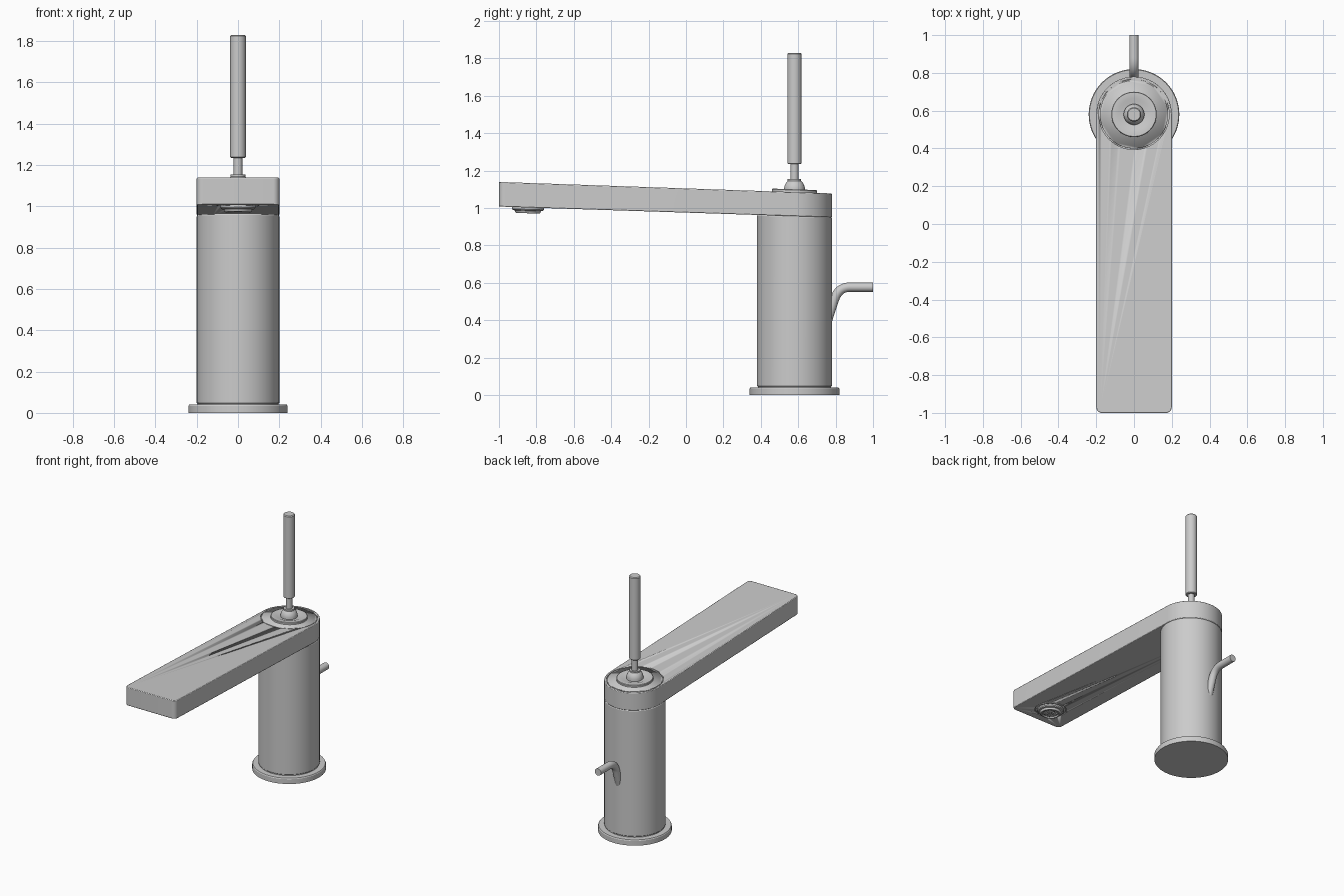
import bpy, bmesh, math
from mathutils import Matrix, Vector

if "Cube" in bpy.data.objects:
    bpy.data.objects.remove(bpy.data.objects["Cube"])

CY = 0.58          # y of the body axis
TILT = -0.0335     # slope of the spout


def top_z(y):
    return 1.078 + 0.0345 * (0.78 - y)


def bottom_z(y):
    return 0.95 + 0.0325 * (0.78 - y)


def finish(name, bm, smooth=True):
    bmesh.ops.remove_doubles(bm, verts=bm.verts, dist=1e-6)
    bmesh.ops.recalc_face_normals(bm, faces=bm.faces)
    me = bpy.data.meshes.new(name)
    bm.to_mesh(me)
    bm.free()
    ob = bpy.data.objects.new(name, me)
    bpy.context.collection.objects.link(ob)
    if smooth:
        bpy.ops.object.select_all(action='DESELECT')
        ob.select_set(True)
        bpy.context.view_layer.objects.active = ob
        bpy.ops.object.shade_smooth_by_angle(angle=math.radians(30))
    return ob


def lathe(name, profile, loc, tilt=0.0, closed=False, seg=64, shape=None):
    """Spin (radius, z) points about z, then tilt and move them."""
    bm = bmesh.new()
    rings = []
    for r, z in profile:
        if r == 0:
            rings.append([bm.verts.new((0, 0, z))] * seg)
        else:
            rings.append([bm.verts.new((r * math.cos(2 * math.pi * i / seg),
                                        r * math.sin(2 * math.pi * i / seg), z))
                          for i in range(seg)])
    pairs = list(zip(rings, rings[1:]))
    if closed:
        pairs.append((rings[-1], rings[0]))
    for a, b in pairs:
        for i in range(seg):
            j = (i + 1) % seg
            bm.faces.new(list(dict.fromkeys((a[i], a[j], b[j], b[i]))))
    bm.transform(Matrix.Translation(loc) @ Matrix.Rotation(tilt, 4, 'X'))
    if shape:
        for v in bm.verts:
            shape(v)
    return finish(name, bm)


# base flange
lathe("base_flange", [(0, 0), (0.24, 0), (0.24, 0.034), (0.236, 0.04), (0, 0.04)], (0, CY, 0))


# body column, its top cut to follow the spout underside
def slant(v):
    if v.co.z > 0.5:
        v.co.z += bottom_z(v.co.y) - 0.95


lathe("body_column", [(0, 0.03), (0.196, 0.03), (0.196, 0.045), (0.2, 0.049), (0.2, 0.945),
                      (0.196, 0.951), (0, 0.951)], (0, CY, 0), shape=slant)

# spout: rounded back, small front corners
outline = [Vector((0.2 * math.cos(math.pi * i / 32), CY + 0.2 * math.sin(math.pi * i / 32)))
           for i in range(33)]
R = 0.03
for cx, start in ((-0.2 + R, math.pi), (0.2 - R, 1.5 * math.pi)):
    for i in range(9):
        a = start + math.pi / 2 * i / 8
        outline.append(Vector((cx + R * math.cos(a), -1 + R + R * math.sin(a))))
bm = bmesh.new()
low = [bm.verts.new((p.x, p.y, bottom_z(p.y))) for p in outline]
high = [bm.verts.new((p.x, p.y, top_z(p.y))) for p in outline]
bm.faces.new(low)
bm.faces.new(high)
for i in range(len(outline)):
    j = (i + 1) % len(outline)
    bm.faces.new((low[i], low[j], high[j], high[i]))
spout = finish("spout", bm)
bev = spout.modifiers.new("soft_edges", 'BEVEL')
bev.width = 0.004
bev.segments = 2
bev.angle_limit = math.radians(40)

# grooves in the spout: round the cap and round the outlet
OUT = (0, -0.845, bottom_z(-0.845))
CAP = (0, CY, top_z(CY))
for name, r, loc in (("cap_groove_cutter", 0.183, CAP), ("outlet_groove_cutter", 0.1, OUT)):
    d = 0.008
    cutter = lathe(name, [(r - 0.003, -d), (r + 0.003, -d), (r + 0.003, d), (r - 0.003, d)],
                   loc, TILT, closed=True)
    cutter.hide_render = True
    cutter.hide_viewport = True
    cutter.display_type = 'WIRE'
    cut = spout.modifiers.new(name, 'BOOLEAN')
    cut.object = cutter
    cut.operation = 'DIFFERENCE'
    cut.solver = 'EXACT'

# raised cover plate with a shallow dish, following the spout slope
lathe("cover_plate", [(0, -0.01), (0.12, -0.01), (0.12, 0.011), (0.117, 0.015), (0.085, 0.015),
                      (0.07, 0.009), (0, 0.009)], CAP, TILT)

# handle pivot, neck and lever in one turned shape each
lathe("handle_pivot", [(0, 1.08), (0.055, 1.08), (0.055, 1.108), (0.052, 1.12), (0.045, 1.135),
                       (0.036, 1.144), (0.036, 1.154), (0, 1.154)], (0, CY, 0), seg=48)
lathe("handle_neck", [(0, 1.14), (0.021, 1.14), (0.021, 1.245), (0, 1.245)], (0, CY, 0), seg=32)
lathe("handle_lever", [(0, 1.235), (0.034, 1.235), (0.038, 1.239), (0.038, 1.824),
                       (0.033, 1.83), (0, 1.83)], (0, CY, 0), seg=48)

# water outlet under the spout tip
lathe("outlet_ring", [(0, 0.01), (0.085, 0.01), (0.085, -0.01), (0.08, -0.016), (0.07, -0.018),
                      (0.066, -0.028), (0.062, -0.031), (0.054, -0.031), (0.052, -0.022),
                      (0, -0.022)], OUT, TILT)
frame = Matrix.Translation(OUT) @ Matrix.Rotation(TILT, 4, 'X')
bm = bmesh.new()
for radius, count in ((0, 1), (0.02, 6), (0.04, 12)):
    for i in range(count):
        a = 2 * math.pi * i / count
        pos = Matrix.Translation((radius * math.cos(a), radius * math.sin(a), -0.024))
        bmesh.ops.create_cone(bm, cap_ends=True, segments=12, radius1=0.005, radius2=0.005,
                              depth=0.006, matrix=frame @ pos)
finish("outlet_nozzles", bm)

# drain pull rod at the back
curve = bpy.data.curves.new("drain_rod_path", 'CURVE')
curve.dimensions = '3D'
curve.bevel_depth = 0.025
curve.bevel_resolution = 6
curve.use_fill_caps = True
curve.resolution_u = 16
path = curve.splines.new('BEZIER')
points = [((0.73, 0.32), (0.70, 0.23), (0.745, 0.365)),
          ((0.793, 0.51), (0.778, 0.465), (0.808, 0.555)),
          ((0.88, 0.577), (0.835, 0.577), (0.92, 0.577)),
          ((1.0, 0.577), (0.96, 0.577), (1.04, 0.577))]
path.bezier_points.add(len(points) - 1)
for bp, (co, left, right) in zip(path.bezier_points, points):
    bp.handle_left_type = bp.handle_right_type = 'FREE'
    bp.co = (0, *co)
    bp.handle_left = (0, *left)
    bp.handle_right = (0, *right)
rod = bpy.data.objects.new("drain_rod", curve)
bpy.context.collection.objects.link(rod)
